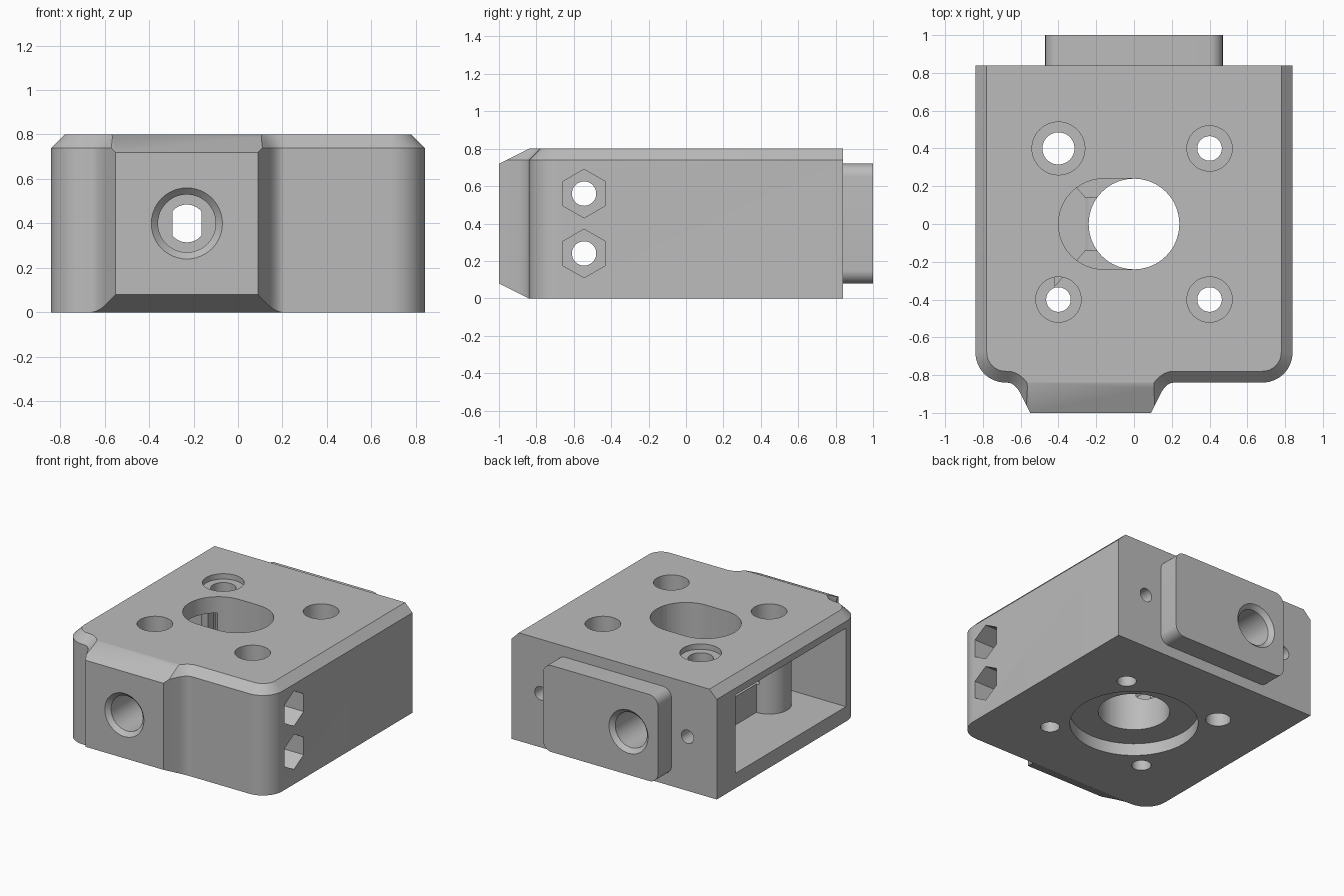
import bpy
import bmesh
from math import sin, cos, pi, radians
from mathutils import Vector, Matrix

if "Cube" in bpy.data.objects:
    bpy.data.objects.remove(bpy.data.objects["Cube"], do_unlink=True)

grey = bpy.data.materials.new("plain_grey")
grey.use_nodes = True
grey.diffuse_color = (0.5, 0.5, 0.5, 1)
grey.node_tree.nodes["Principled BSDF"].inputs["Base Color"].default_value = (0.5, 0.5, 0.5, 1)


def make_object(name, bm):
    bmesh.ops.recalc_face_normals(bm, faces=bm.faces[:])
    mesh = bpy.data.meshes.new(name)
    bm.to_mesh(mesh)
    bm.free()
    obj = bpy.data.objects.new(name, mesh)
    bpy.context.collection.objects.link(obj)
    mesh.materials.append(grey)
    return obj


def loft(name, rings):
    """Closed solid through rings that have equal point counts."""
    bm = bmesh.new()
    loops = [[bm.verts.new(p) for p in ring] for ring in rings]
    n = len(loops[0])
    for low, high in zip(loops, loops[1:]):
        for i in range(n):
            j = (i + 1) % n
            bm.faces.new((low[i], low[j], high[j], high[i]))
    bm.faces.new(loops[0])
    bm.faces.new(loops[-1])
    return make_object(name, bm)


def prism(name, outline, z0, z1):
    return loft(name, [[(x, y, z) for x, y in outline] for z in (z0, z1)])


def box(name, low, high):
    (x0, y0, z0), (x1, y1, z1) = low, high
    return prism(name, [(x0, y0), (x1, y0), (x1, y1), (x0, y1)], z0, z1)


def rod(name, start, end, r0, r1=None, sides=48, turn=0):
    """Round or many-sided rod between two points."""
    start, end = Vector(start), Vector(end)
    rot = (end - start).to_track_quat('Z', 'Y')
    rings = []
    for c, r in ((start, r0), (end, r0 if r1 is None else r1)):
        rings.append([c + rot @ Vector((r * cos(a), r * sin(a), 0))
                      for a in (turn + 2 * pi * i / sides for i in range(sides))])
    return loft(name, rings)


def combine(target, other, operation='DIFFERENCE'):
    """Apply a boolean and discard the helper."""
    other.hide_render = True
    mod = target.modifiers.new("cut", 'BOOLEAN')
    mod.operation = operation
    mod.solver = 'EXACT'
    mod.object = other
    bpy.context.view_layer.objects.active = target
    bpy.ops.object.modifier_apply(modifier=mod.name)
    bpy.data.objects.remove(other, do_unlink=True)


def arc(cx, cy, r, a0, a1, steps=8):
    return [(cx + r * cos(radians(a0 + (a1 - a0) * i / steps)),
             cy + r * sin(radians(a0 + (a1 - a0) * i / steps))) for i in range(steps + 1)]


def bend(a, b, c, steps=6):
    """Smooth curve from a to c, pulled towards b."""
    a, b, c = Vector(a), Vector(b), Vector(c)
    return [tuple(a.lerp(b, i / steps).lerp(b.lerp(c, i / steps), i / steps))
            for i in range(steps + 1)]


def inset(outline, amount):
    """Offset a counter-clockwise outline; back and nose edges stay put."""
    n = len(outline)
    lines = []
    for i in range(n):
        p, q = Vector(outline[i]), Vector(outline[(i + 1) % n])
        d = (q - p).normalized()
        flat = abs(d.y) < 1e-4 and (p.y > 0.8 or p.y < -0.99)
        lines.append((p + Vector((-d.y, d.x)) * (0 if flat else amount), d))
    result = []
    for i in range(n):
        (p, d), (q, e) = lines[i - 1], lines[i]
        t = (q - p).cross(e) / d.cross(e)
        result.append(tuple(p + d * t))
    return result


# Housing with flared nose and chamfered top edge
W = 0.84
outline = (bend((-0.67, -W), (-0.635, -W), (-0.605, -0.89)) + [(-0.55, -1), (0.09, -1)]
           + bend((0.145, -0.89), (0.175, -W), (0.21, -W))
           + arc(W - 0.16, -W + 0.16, 0.16, -90, 0)
           + [(W, W), (-W, W)]
           + arc(-W + 0.16, -W + 0.16, 0.16, 180, 270))
body = loft("housing", [[(x, y, 0) for x, y in outline],
                        [(x, y, 0.74) for x, y in outline],
                        [(x, y, 0.8) for x, y in inset(outline, 0.06)]])

# Sloped top and bottom of the nose
bm = bmesh.new()
bm.from_mesh(body.data)
for z, side in ((0.08, -1), (0.72, 1)):
    cut = bmesh.ops.bisect_plane(bm, geom=bm.verts[:] + bm.edges[:] + bm.faces[:],
                                 plane_co=(0, -1, z), plane_no=(0, -0.08, 0.16 * side),
                                 clear_outer=True)
    bmesh.ops.holes_fill(bm, edges=[e for e in bm.edges if e.is_boundary], sides=0)
bmesh.ops.recalc_face_normals(bm, faces=bm.faces[:])
bm.to_mesh(body.data)
bm.free()

# Rounded back plate
R = 0.07
plate = (arc(0.47 - R, 0.08 + R, R, -90, 0) + arc(0.47 - R, 0.72 - R, R, 0, 90)
         + arc(-0.47 + R, 0.72 - R, R, 90, 180) + arc(-0.47 + R, 0.08 + R, R, 180, 270))
combine(body, loft("back_plate", [[(x, y, z) for x, z in plate] for y in (0.7, 1)]), 'UNION')

# Side pocket with two screw pillars left standing
pocket = prism("pocket", [(-1, -0.67), (-0.3, -0.67), (-0.3, -0.42), (-0.4, -0.42),
                          (-0.4, 0.62), (-1, 0.62)], 0.11, 0.69)
for y in (-0.4, 0.4):
    combine(pocket, rod("pillar", (-0.4, y, 0), (-0.4, y, 1), 0.15))
combine(body, pocket)

# Flared opening from the pocket to the bore
combine(body, prism("notch", [(-0.42, -0.33), (-0.26, -0.14), (-0.1, -0.14),
                              (-0.1, 0.14), (-0.26, 0.14), (-0.42, 0.33)], 0.32, 0.68))

# Central bore, upper slot and lower round recess
slot = arc(0, 0, 0.24, -90, 90, 24) + arc(-0.16, 0, 0.24, 90, 270, 24)
combine(body, prism("slot", slot, 0.5, 1))
combine(body, rod("bore", (0, 0, -1), (0, 0, 1), 0.24, sides=64))
combine(body, rod("recess", (0, 0, -1), (0, 0, 0.09), 0.43, sides=64))

# Four vertical screw holes with counterbores
for x, y, r, head, floor in ((-0.4, 0.4, 0.085, 0.14, 0.76), (0.4, 0.4, 0.065, 0.12, 0.5),
                             (-0.4, -0.4, 0.065, 0.12, 0.5), (0.4, -0.4, 0.065, 0.12, 0.5)):
    combine(body, rod("screw_hole", (x, y, -1), (x, y, 1), r))
    combine(body, rod("counterbore", (x, y, floor), (x, y, 1), head))

# Side screw holes with hexagonal nut traps
for z in (0.24, 0.56):
    combine(body, rod("side_hole", (-1, -0.545, z), (1, -0.545, z), 0.065))
    trap = [(-0.545 + 0.13 * sin(i * pi / 3), z + 0.13 * cos(i * pi / 3)) for i in range(6)]
    combine(body, loft("nut_trap", [[(x, y, h) for y, h in trap] for x in (0.56, 1)]))

# Lengthwise feed channel with flat sides and wide countersunk ends
F, H = -0.23, 0.4
channel = rod("channel", (F, -0.8, H), (F, 0.8, H), 0.085)
combine(channel, box("flats", (F - 0.065, -2, 0), (F + 0.065, 2, 1)), 'INTERSECT')
combine(body, channel)
for s in (-1, 1):
    combine(body, rod("port", (F, s * 0.68, H), (F, s * 1.1, H), 0.13))
    combine(body, rod("countersink", (F, s * 0.97, H), (F, s * 1.03, H), 0.13, 0.19))

# Blind holes beside the back plate
for x in (-0.6, 0.6):
    combine(body, rod("blind_hole", (x, 0.5, H), (x, 1, H), 0.05, sides=32))

bpy.ops.object.select_all(action='DESELECT')
body.select_set(True)
bpy.context.view_layer.objects.active = body
bpy.ops.object.shade_smooth_by_angle(angle=radians(30))
